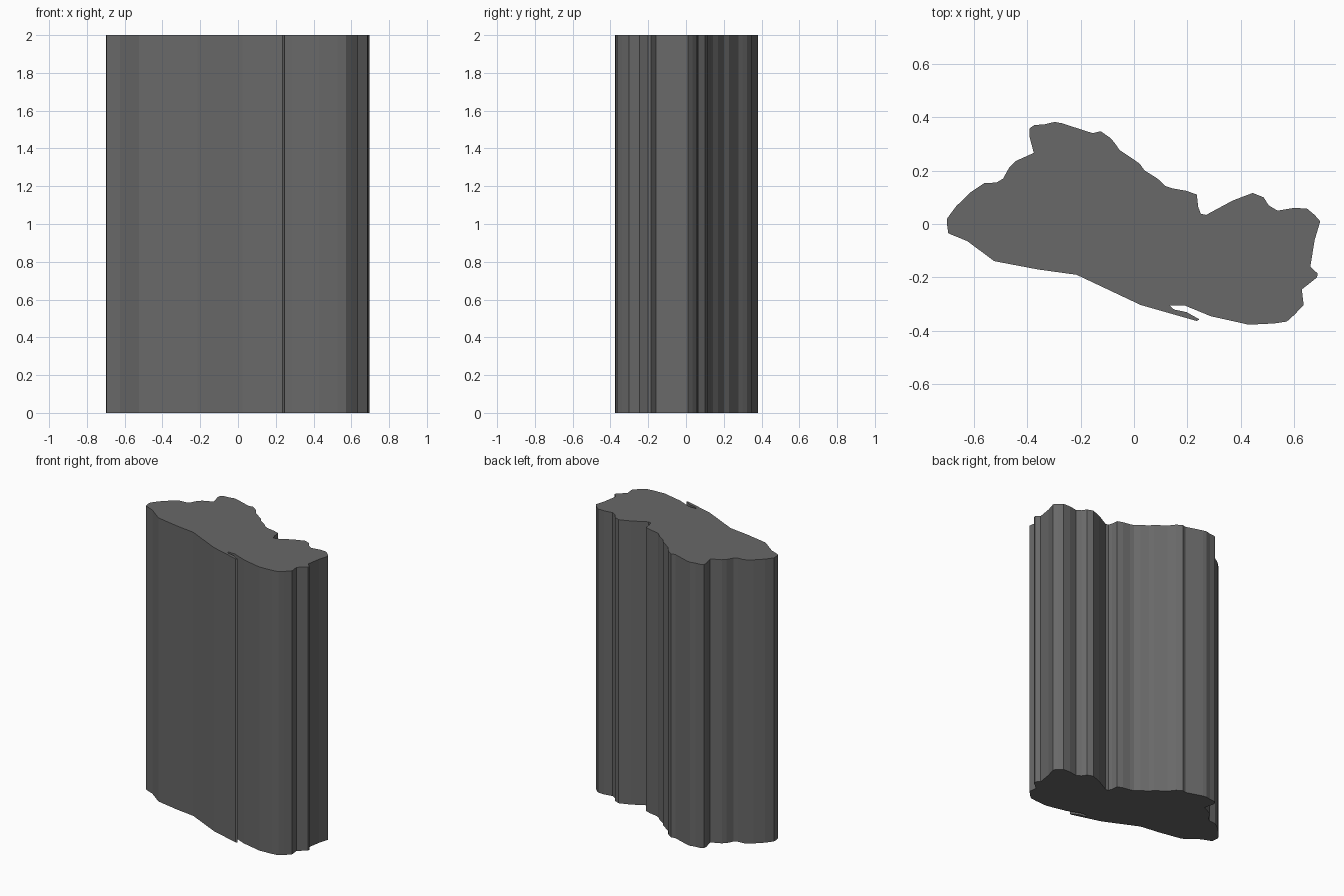
import bpy, bmesh

HEIGHT = 2.0

# Plan outline, clockwise from the west tip
north_side = [
    (-.70, .02), (-.665, .067), (-.61, .12), (-.56, .153), (-.515, .155), (-.49, .17),
    (-.466, .213), (-.444, .235), (-.375, .266), (-.392, .33), (-.392, .357), (-.373, .37),
    (-.335, .373), (-.297, .382), (-.27, .377), (-.155, .34), (-.125, .347), (-.088, .322),
    (-.07, .30), (-.054, .277), (.02, .227), (.04, .20), (.088, .17), (.118, .142),
    (.145, .133), (.197, .124), (.235, .11), (.24, .065), (.25, .038), (.27, .034),
    (.29, .045), (.37, .088), (.444, .116), (.485, .10), (.504, .07), (.537, .05),
    (.597, .06), (.647, .058), (.676, .034), (.697, .01),
]
east_side = [
    (.676, -.06), (.66, -.16), (.687, -.185), (.685, -.20), (.628, -.245),
    (.635, -.303), (.60, -.34), (.572, -.365), (.526, -.372), (.43, -.377),
]
# South side, including the narrow inlet
south_side = [
    (.287, -.345), (.19, -.305), (.133, -.305), (.15, -.32), (.197, -.33), (.245, -.357),
    (.235, -.363), (.025, -.303), (-.215, -.19), (-.36, -.17), (-.523, -.139),
    (-.624, -.064), (-.695, -.035), (-.70, 0),
]


def extrude_outline(name, outline, height):
    bm = bmesh.new()
    base = bm.faces.new([bm.verts.new((x, y, 0)) for x, y in outline])
    top = bmesh.ops.extrude_face_region(bm, geom=[base], use_keep_orig=True)["geom"]
    bmesh.ops.translate(bm, vec=(0, 0, height),
                        verts=[g for g in top if isinstance(g, bmesh.types.BMVert)])
    bmesh.ops.recalc_face_normals(bm, faces=bm.faces)
    # Triangulate so the concave caps fill cleanly
    bmesh.ops.triangulate(bm, faces=[f for f in bm.faces if len(f.verts) > 4])
    mesh = bpy.data.meshes.new(name)
    bm.to_mesh(mesh)
    bm.free()
    obj = bpy.data.objects.new(name, mesh)
    bpy.context.collection.objects.link(obj)
    return obj


# Tall flat-faced block with the map-like outline
block = extrude_outline("extruded_land_outline", north_side + east_side + south_side, HEIGHT)

# Dark grey surface
dark = bpy.data.materials.new("dark_grey")
dark.diffuse_color = (.14, .14, .14, 1)
block.data.materials.append(dark)
